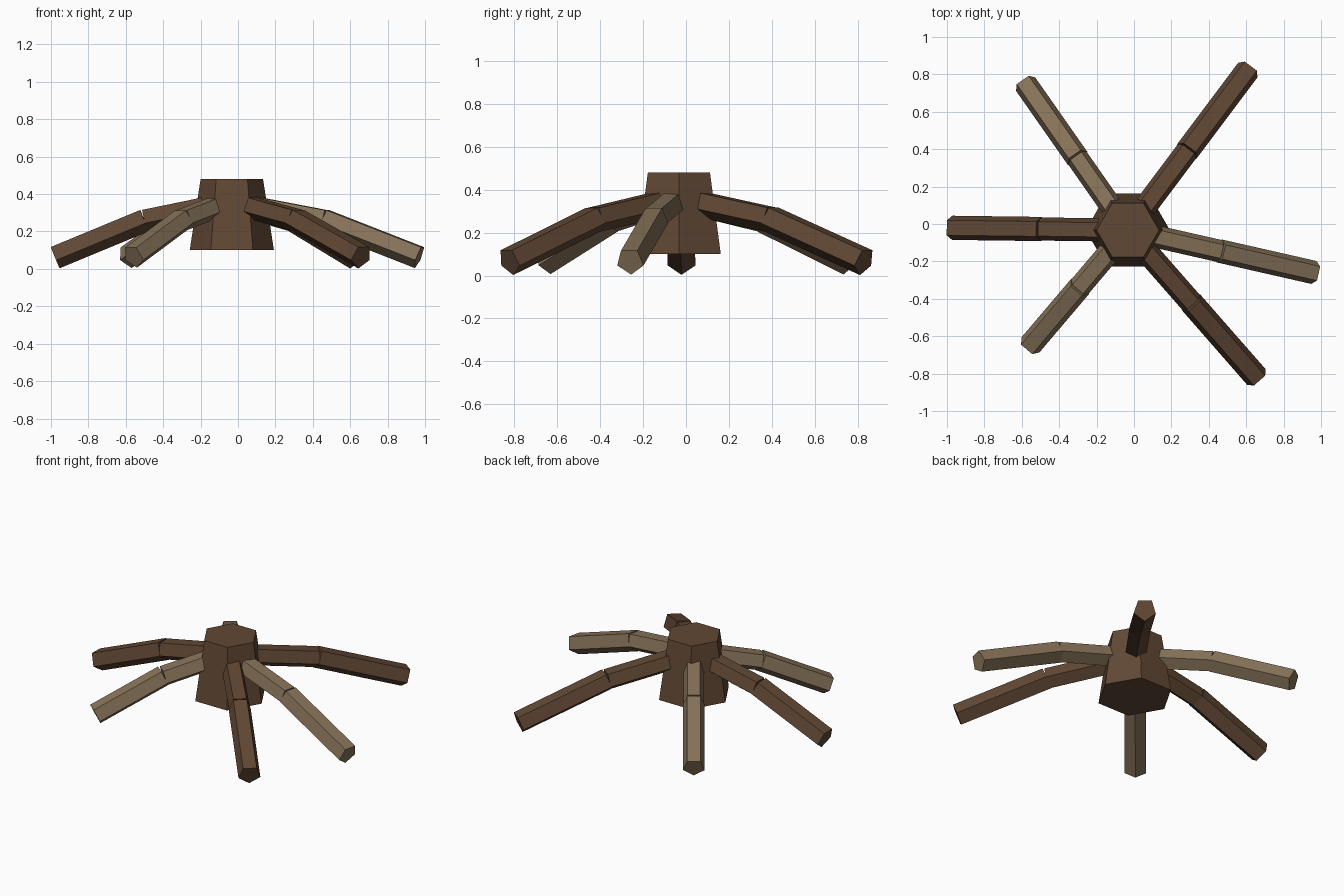
import bpy, math
from mathutils import Vector, Matrix

if "Cube" in bpy.data.objects:
    bpy.data.objects.remove(bpy.data.objects["Cube"])

CX, CY = -0.033, -0.033


def material(name, rgb):
    m = bpy.data.materials.new(name)
    m.diffuse_color = (*rgb, 1)
    m.use_nodes = True
    m.node_tree.nodes["Principled BSDF"].inputs["Base Color"].default_value = m.diffuse_color
    return m


dark = material("dark_bark", (0.12, 0.065, 0.035))
light = material("light_bark", (0.24, 0.17, 0.10))

# Tapered hexagonal trunk
bpy.ops.mesh.primitive_cone_add(vertices=6, radius1=0.225, radius2=0.167, depth=0.38,
                                location=(CX, CY, 0.29), rotation=(0, 0, math.pi / 6))
trunk = bpy.context.object
trunk.name = "trunk"
trunk.data.materials.append(dark)


def root_segment(name, a, b, r, mat):
    """Five-sided prism from a to b, flat side up and one edge down."""
    bpy.ops.mesh.primitive_cylinder_add(vertices=5, radius=r, depth=(b - a).length)
    ob = bpy.context.object
    ob.name = name
    ob.data.materials.append(mat)
    z = (b - a).normalized()
    x = Vector((0, 0, 1)).cross(z).normalized()
    y = z.cross(x)                      # local +y becomes up or down
    if y.z > 0:
        x, y = -x, -y                   # first vertex (+y) points down
    rot = Matrix((x, y, z)).transposed().to_4x4()
    ob.matrix_world = Matrix.Translation((a + b) / 2) @ rot


# Bent roots: position of the top edge of each tip, and colour
roots = [
    ("back_right_root", (0.625, 0.845), dark),
    ("back_left_root", (-0.595, 0.77), light),
    ("left_root", (-1.0, -0.02), dark),
    ("front_left_root", (-0.572, -0.668), light),
    ("front_right_root", (0.672, -0.838), dark),
    ("right_root", (0.988, -0.265), light),
]
for name, (tx, ty), mat in roots:
    d = Vector((tx - CX, ty - CY, 0))
    reach = d.length - 0.02
    d.normalize()

    def point(radius, height):
        return Vector((CX, CY, height)) + d * radius

    r = 0.068 if mat is dark else 0.066
    knee = point(reach * 0.495, 0.264)
    root_segment(name + "_inner", point(0.10, 0.34), knee, r - 0.003, mat)
    root_segment(name + "_outer", knee, point(reach, 0.066), r, mat)
